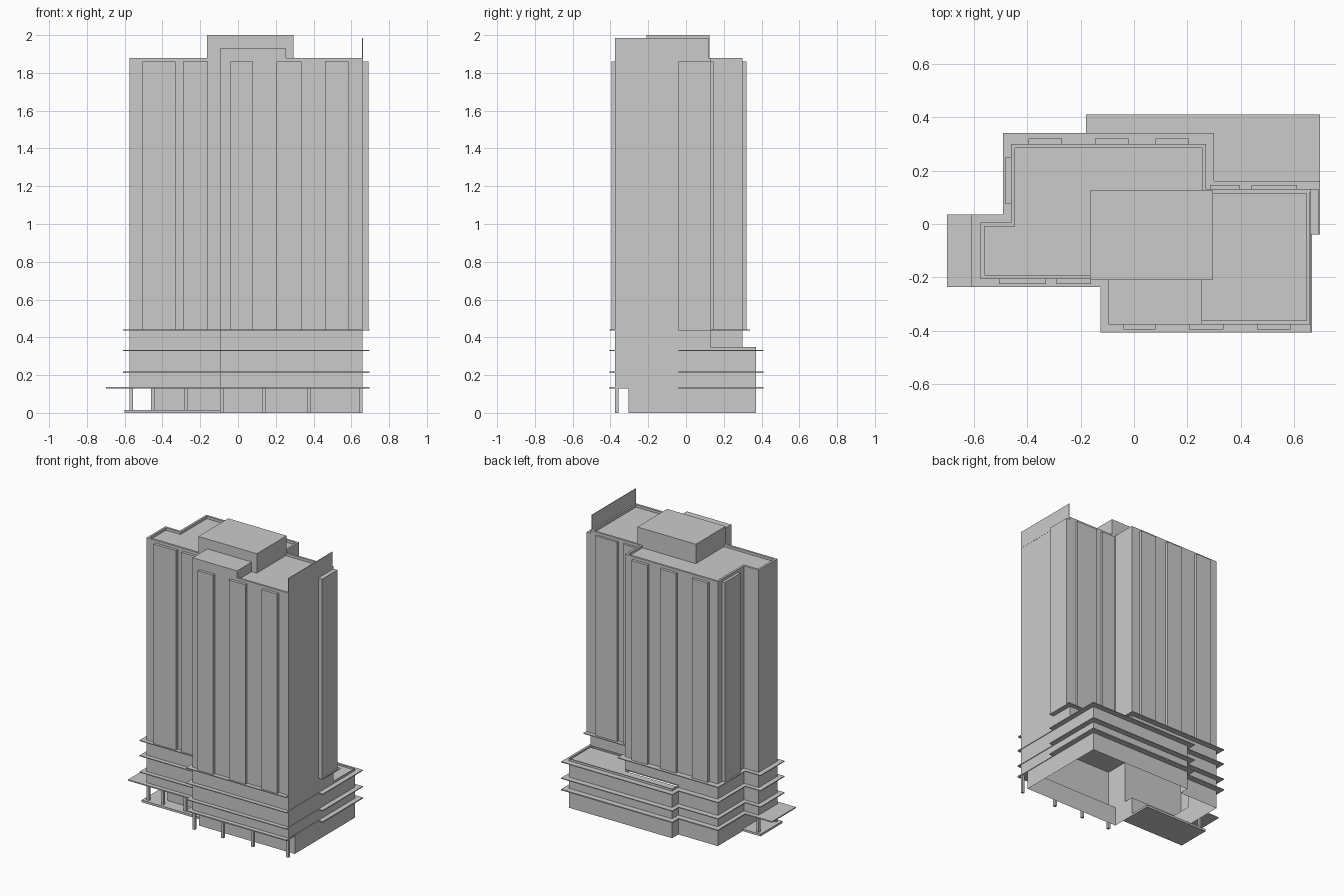
import bpy, bmesh

if "Cube" in bpy.data.objects:
    bpy.data.objects.remove(bpy.data.objects["Cube"])


def finish(name, bm):
    bmesh.ops.remove_doubles(bm, verts=bm.verts, dist=1e-5)
    bmesh.ops.recalc_face_normals(bm, faces=bm.faces)
    me = bpy.data.meshes.new(name)
    bm.to_mesh(me)
    bm.free()
    ob = bpy.data.objects.new(name, me)
    bpy.context.collection.objects.link(ob)
    return ob


def shell(name, pts, z0, z1):
    """Upright walls along a closed outline, open at top and bottom."""
    bm = bmesh.new()
    lo = [bm.verts.new((x, y, z0)) for x, y in pts]
    hi = [bm.verts.new((x, y, z1)) for x, y in pts]
    for i in range(len(pts)):
        j = (i + 1) % len(pts)
        bm.faces.new((lo[i], lo[j], hi[j], hi[i]))
    return finish(name, bm)


def sheet(name, pts, z):
    bm = bmesh.new()
    bm.faces.new([bm.verts.new((x, y, z)) for x, y in pts])
    return finish(name, bm)


def ring(name, outer, inner, z0, z1):
    """Flat band between two outlines with the same number of points."""
    bm = bmesh.new()
    rows = [[bm.verts.new((x, y, z)) for x, y in p]
            for p, z in ((outer, z0), (outer, z1), (inner, z1), (inner, z0))]
    n = len(outer)
    for k in range(4):
        a, b = rows[k], rows[(k + 1) % 4]
        for i in range(n):
            j = (i + 1) % n
            bm.faces.new((a[i], a[j], b[j], b[i]))
    return finish(name, bm)


def boxes(name, items):
    """One object from boxes given as x0, x1, y0, y1, z0, z1."""
    bm = bmesh.new()
    for x0, x1, y0, y1, z0, z1 in items:
        vs = bmesh.ops.create_cube(bm, size=1)["verts"]
        for v in vs:
            v.co = (x0 if v.co.x < 0 else x1,
                    y0 if v.co.y < 0 else y1,
                    z0 if v.co.z < 0 else z1)
    return finish(name, bm)


# Outlines shared by several parts
left_wall = [(-.575, -.205), (-.575, .005), (-.46, .005), (-.46, .30)]
front_wall = [(.66, -.375), (-.095, -.375), (-.095, -.205)]
tower = left_wall + [(.27, .30), (.27, .13), (.66, .13)] + front_wall
low_back = [(-.15, .30), (-.15, .37), (.66, .37)]
podium = left_wall + low_back + [(.66, -.04), (.66, -.041)] + front_wall
ground = ([(-.46, -.135), (-.46, 0), (-.46, .005), (-.46, .30)] + low_back
          + [(.66, -.04), (.66, -.041), (.66, -.305), (-.095, -.305), (-.095, -.135)])


def ledge_outline(left):
    return [(left, -.235), (left, .035), (-.49, .035), (-.49, .34),
            (-.18, .34), (-.18, .41), (.695, .41), (.695, -.04), (.665, -.04),
            (.665, -.405), (-.125, -.405), (-.125, -.235)]


# Ground floor, podium and tower walls
shell("ground_floor_walls", ground, 0, .13)
shell("podium_walls", podium, .13, .35)
shell("tower_walls", tower, .35, 1.88)
sheet("tower_roof", tower, 1.862)
sheet("podium_back_roof", low_back + [(.66, .13), (.27, .13), (.27, .30)], .338)

# Parapet around the roof
inset = [(-.56, -.19), (-.56, -.01), (-.445, -.01), (-.445, .285), (.255, .285),
         (.255, .115), (.645, .115), (.645, -.36), (-.08, -.36), (-.08, -.19)]
ring("roof_parapet", tower, inset, 1.86, 1.88)

# Ledges: canopy level, two podium levels, slab under the tower
ring("canopy_ledge", ledge_outline(-.70), ground, .13, .138)
for i, z in enumerate((.212, .328)):
    ring("podium_ledge_%d" % (i + 1), ledge_outline(-.61), podium, z, z + .006)
slab = [(-.61, -.235), (-.61, .035), (-.49, .035), (-.49, .34), (.30, .34),
        (.30, .16), (.695, .16), (.695, -.04), (.66, -.04), (.66, -.405),
        (-.125, -.405), (-.125, -.235)]
shell("tower_slab_edge", slab, .436, .442)
sheet("tower_slab_top", slab, .442)
sheet("tower_slab_underside", slab, .436)

# Shallow projecting bays on every side of the tower
Z = (.442, 1.86)
front = [(x0, x1, -.395, -.37, *Z) for x0, x1 in ((-.04, .08), (.205, .335), (.46, .585))]
wing = [(x0, x1, -.225, -.20, *Z) for x0, x1 in ((-.505, -.33), (-.29, -.16))]
back = [(x0, x1, .295, .32, *Z) for x0, x1 in ((-.395, -.27), (-.145, -.02), (.08, .205))]
back_wing = [(x0, x1, .125, .145, *Z) for x0, x1 in ((.285, .395), (.44, .61))]
sides = [(.655, .69, -.04, .13, *Z), (-.48, -.455, .075, .25, *Z)]
boxes("tower_bays", front + wing + back + back_wing + sides)

# Roof plant rooms and the raised screen above the right wall
boxes("roof_plant_room", [(-.165, .295, -.21, .125, 1.862, 2.0)])
boxes("roof_plant_annex", [(-.095, .255, -.375, -.21, 1.862, 1.93)])
boxes("roof_screen", [(.656, .661, -.375, .12, 1.862, 1.985)])

# Entrance platform and ground-floor columns
boxes("entrance_platform", [(-.60, -.095, -.225, .02, 0, .015)])
cols = [(x, x + .018, -.375, -.357, 0, .13) for x in (-.095, .13, .365, .642)]
cols += [(x, x + .018, -.205, -.187, 0, .13) for x in (-.575, -.46, -.285)]
cols += [(-.575, -.557, -.013, .005, 0, .13)]
boxes("ground_columns", cols)
